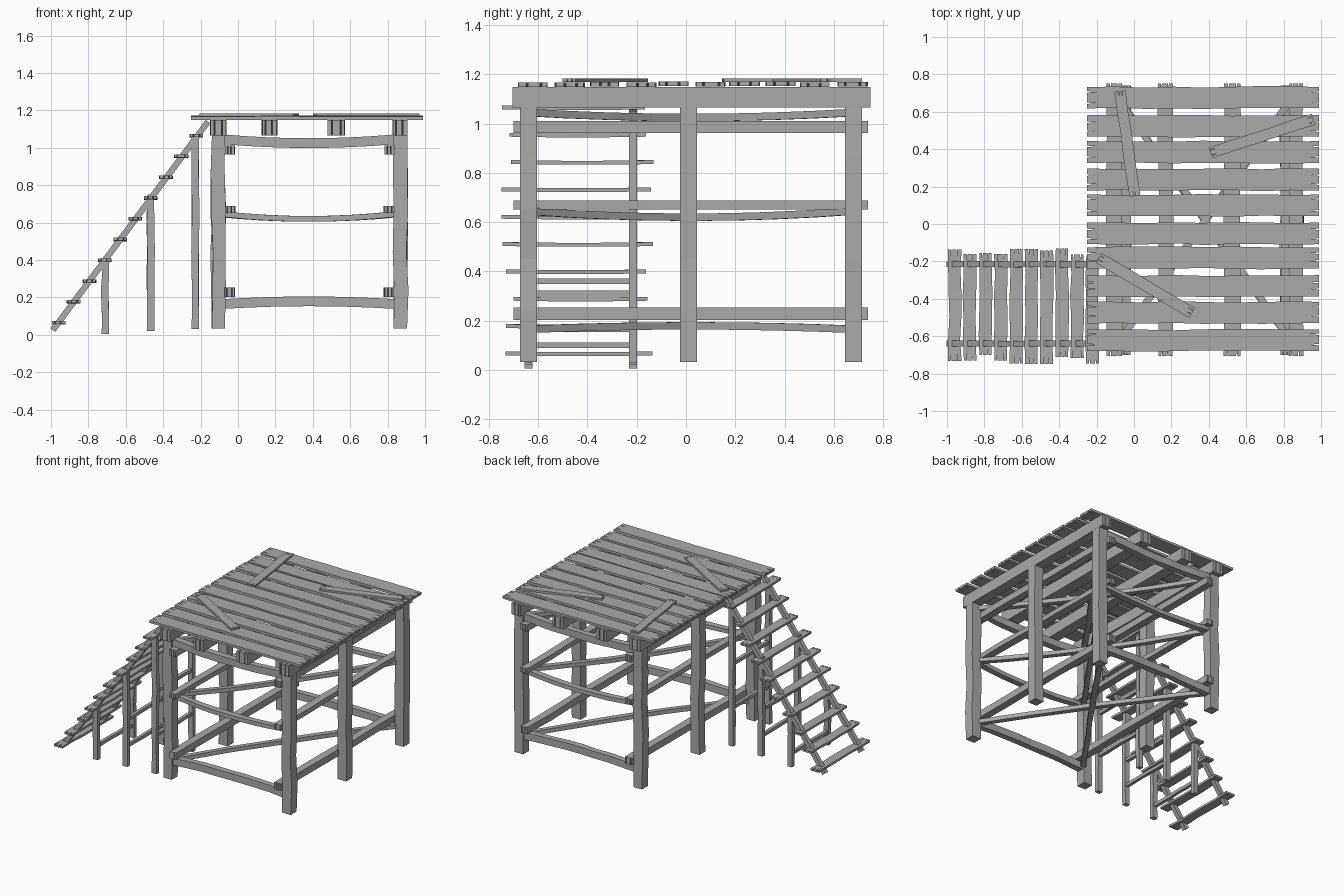
import bpy, bmesh, random
from mathutils import Vector

random.seed(4)
cube = bpy.data.objects.get("Cube")
if cube:
    bpy.data.objects.remove(cube)

wood = bpy.data.materials.new("weathered_grey")
wood.use_nodes = True
grey = (0.4, 0.4, 0.4, 1)
wood.diffuse_color = grey
wood.node_tree.nodes["Principled BSDF"].inputs["Base Color"].default_value = grey


def timber(name, p, q, width, thick, sag=0, wobble=0.004, split=0, segs=5):
    """Rough-sawn timber from p to q; sag lowers the middle, split cracks the ends."""
    p, q = Vector(p), Vector(q)
    along = (q - p).normalized()
    up = Vector((0, 1, 0)) if abs(along.z) > 0.95 else Vector((0, 0, 1))
    side = along.cross(up).normalized()
    normal = side.cross(along)
    across = [-1, 1]
    cracks = []
    if split:
        for c in (-0.45, 0.4):
            c += random.uniform(-0.15, 0.15)
            cracks += [c - 0.07, c, c + 0.07]
        across = [-1] + cracks + [1]
    bm = bmesh.new()
    rings = []
    for i in range(segs + 1):
        t = i / segs
        inner = 0 < i < segs
        centre = p.lerp(q, t) - normal * sag * 4 * t * (1 - t)
        if inner:
            centre += side * random.uniform(-wobble, wobble)
        half = width / 2 + random.uniform(-wobble, wobble) / 2
        ring = []
        for sign in (1, -1):
            for k, u in enumerate(across if sign == 1 else across[::-1]):
                v = centre + side * u * half + normal * sign * thick / 2
                if split and not inner and k in (2, 5):
                    v += along * split * (1 if i == 0 else -1)
                ring.append(bm.verts.new(v))
        rings.append(ring)
    n = len(rings[0])
    for a, b in zip(rings, rings[1:]):
        for k in range(n):
            bm.faces.new((a[k], a[(k + 1) % n], b[(k + 1) % n], b[k]))
    # End caps are strips so that the cracks stay open
    for ring in (rings[0], rings[-1]):
        for k in range(n // 2 - 1):
            bm.faces.new((ring[k], ring[k + 1], ring[n - 2 - k], ring[n - 1 - k]))
    bmesh.ops.recalc_face_normals(bm, faces=bm.faces)
    mesh = bpy.data.meshes.new(name)
    bm.to_mesh(mesh)
    bm.free()
    mesh.materials.append(wood)
    obj = bpy.data.objects.new(name, mesh)
    bpy.context.collection.objects.link(obj)
    return obj


LEFT, RIGHT = -0.105, 0.868
FRONT, MIDDLE, BACK = -0.64, 0.01, 0.68

# Main posts
for x in (LEFT, RIGHT):
    for y in (FRONT, MIDDLE, BACK):
        timber("post", (x, y, 0.033), (x, y, 1.07), 0.072, 0.07, wobble=0.006)

# Deck beams running front to back
for x, w in ((LEFT, 0.085), (0.168, 0.078), (0.525, 0.09), (RIGHT, 0.075)):
    timber("deck_beam", (x, -0.705, 1.107), (x, 0.75, 1.107), w, 0.083, split=0.04)

# Side rails on the inner faces of the posts
for x in (-0.045, 0.81):
    for z, h in ((0.987, 0.048), (0.67, 0.036), (0.228, 0.05)):
        timber("side_rail", (x, -0.7, z), (x, 0.74, z), 0.054, h, split=0.02)

# Front and back rails, with crossed braces at each level
for z, sag, h in ((1.045, 0.02, 0.052), (0.645, 0.025, 0.03), (0.165, -0.014, 0.052)):
    for y in (FRONT, BACK):
        timber("cross_rail", (-0.075, y, z), (0.835, y, z), 0.045, h, sag, segs=8)
    for y0, y1 in ((FRONT, BACK), (BACK, FRONT)):
        timber("diagonal_brace", (-0.09, y0, z), (0.85, y1, z), 0.036, 0.03, sag, segs=8)

# Deck planks
for y in (0.675, 0.525, 0.385, 0.237, 0.1, -0.05, -0.182, -0.33, -0.472, -0.622):
    z = 1.16 + random.uniform(-0.003, 0.003)
    timber("deck_plank", (-0.25, y, z), (0.99, y, z), 0.115, 0.018, split=0.05, segs=8)

# Loose boards lying on the deck
for a, b in (((-0.075, 0.71), (0.005, 0.15)), ((0.41, 0.38), (0.96, 0.56)),
             ((-0.19, -0.18), (0.31, -0.475))):
    timber("loose_board", (*a, 1.177), (*b, 1.177), 0.06, 0.014, split=0.035, wobble=0.002)

# Stair stringers and supports
NEAR, FAR = -0.64, -0.215
for y in (NEAR, FAR):
    timber("stair_stringer", (-0.99, y, 0.025), (-0.16, y, 1.14), 0.032, 0.032, wobble=0.001)
    for x, base, top in ((-0.71, 0.005, 0.4), (-0.467, 0.02, 0.75), (-0.228, 0.03, 1.07)):
        timber("stair_support", (x, y, base), (x, y, top), 0.038, 0.032, wobble=0.003)

# Ties between each pair of supports
for x, z in ((-0.71, 0.1), (-0.467, 0.165), (-0.467, 0.36), (-0.228, 0.31), (-0.228, 0.635)):
    timber("support_tie", (x, NEAR, z), (x, FAR, z), 0.024, 0.024, wobble=0.003)

# Stair treads
for i in range(10):
    x = -0.958 + i * 0.0818
    z = 0.067 + i * 0.111
    y0 = -0.725 + random.uniform(-0.025, 0.025)
    y1 = -0.15 + random.uniform(-0.02, 0.02)
    timber("stair_tread", (x, y0, z), (x, y1, z), 0.068, 0.016, 0.003, split=0.04)
